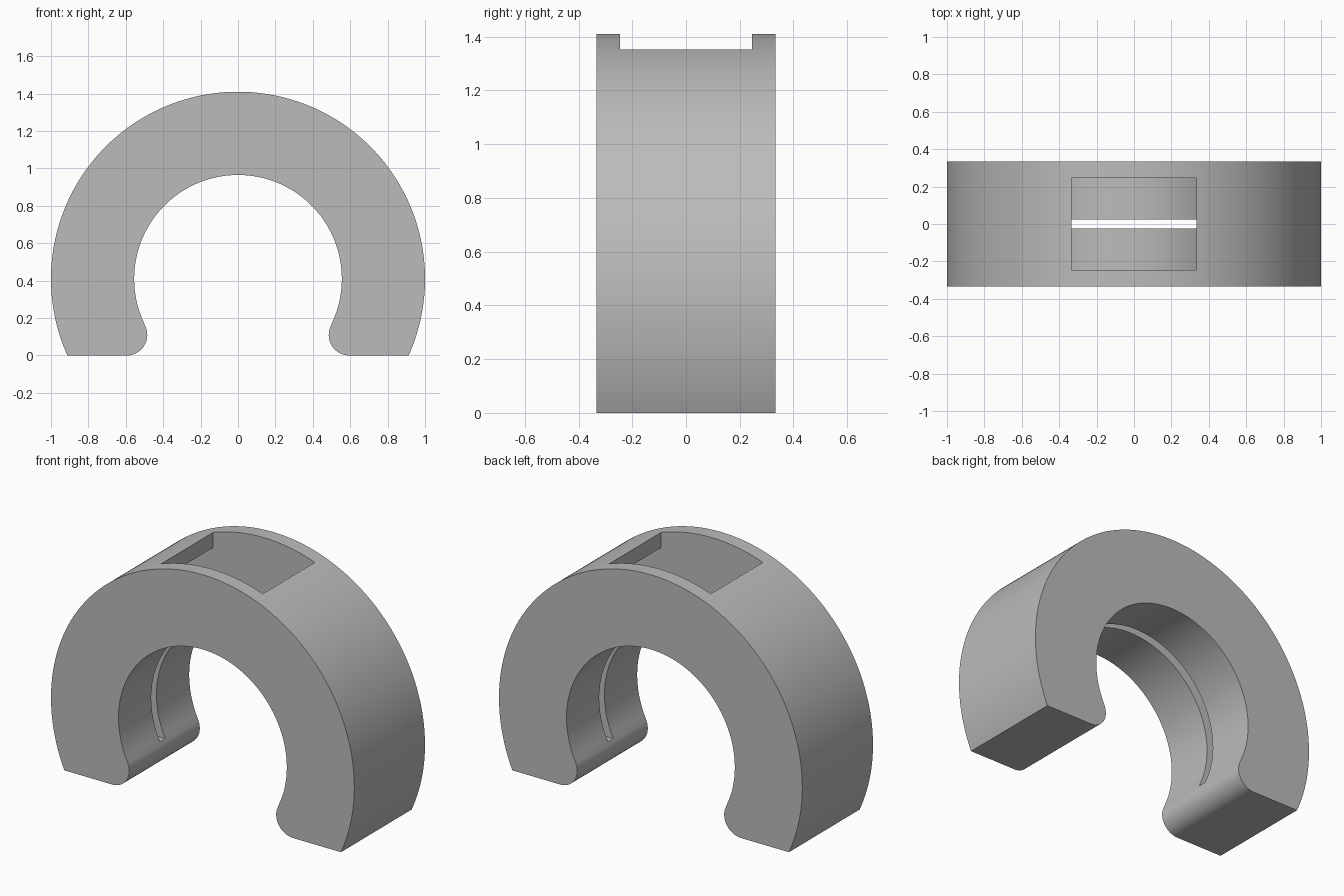
import bpy, bmesh
from math import asin, atan2, cos, sin, pi

if "Cube" in bpy.data.objects:
    bpy.data.objects.remove(bpy.data.objects["Cube"])

CENTRE = 0.41      # height of the ring axis
OUTER, INNER = 1.0, 0.555
TOE_X, TOE_R = 0.595, 0.11
HALF_DEPTH = 0.333

grey = bpy.data.materials.new("grey")
grey.use_nodes = True
grey.diffuse_color = (0.5, 0.5, 0.5, 1)
grey.node_tree.nodes["Principled BSDF"].inputs["Base Color"].default_value = grey.diffuse_color


def arc(cx, cz, r, start, end, steps):
    return [(cx + r * cos(start + (end - start) * i / steps),
             cz + r * sin(start + (end - start) * i / steps)) for i in range(steps + 1)]


def prism(name, profile, half_depth):
    """Extrude an x-z profile symmetrically along y."""
    bm = bmesh.new()
    face = bm.faces.new([bm.verts.new((x, -half_depth, z)) for x, z in profile])
    new = bmesh.ops.extrude_face_region(bm, geom=[face])["geom"]
    bmesh.ops.translate(bm, vec=(0, 2 * half_depth, 0),
                        verts=[v for v in new if isinstance(v, bmesh.types.BMVert)])
    bmesh.ops.recalc_face_normals(bm, faces=bm.faces)
    mesh = bpy.data.meshes.new(name)
    bm.to_mesh(mesh)
    bm.free()
    mesh.materials.append(grey)
    obj = bpy.data.objects.new(name, mesh)
    bpy.context.collection.objects.link(obj)
    return obj


def ring_band(name, r_in, r_out, floor_z, half_depth):
    """Open ring sector that ends on a flat floor at both feet."""
    a = asin((floor_z - CENTRE) / r_out)
    b = asin((floor_z - CENTRE) / r_in)
    profile = arc(0, CENTRE, r_out, a, pi - a, 128) + arc(0, CENTRE, r_in, pi - b, b, 128)
    return prism(name, profile, half_depth)


# Horseshoe body with rounded inner toes
foot = asin(-CENTRE / OUTER)
touch = atan2(TOE_R - CENTRE, TOE_X)
toe_right = arc(TOE_X, TOE_R, TOE_R, touch + pi, 1.5 * pi, 16)
toe_left = [(-x, z) for x, z in reversed(toe_right)]
outline = (arc(0, CENTRE, OUTER, foot, pi - foot, 160) + toe_left
           + arc(0, CENTRE, INNER, pi - touch, touch, 128)[1:-1] + toe_right)
body = prism("horseshoe_body", outline, HALF_DEPTH)

# Hidden channel, top opening and thin inner slot
cutters = [
    ring_band("channel_cutter", 0.64, 0.915, 0.16, 0.245),
    prism("opening_cutter", [(-0.335, 1.2), (0.335, 1.2), (0.335, 1.5), (-0.335, 1.5)], 0.245),
    ring_band("slot_cutter", 0.5, 0.7, 0.163, 0.025),
]
bpy.ops.object.select_all(action="DESELECT")
bpy.context.view_layer.objects.active = body
body.select_set(True)
for cutter in cutters:
    cutter.hide_render = True
    mod = body.modifiers.new(cutter.name, "BOOLEAN")
    mod.operation = "DIFFERENCE"
    mod.solver = "EXACT"
    mod.object = cutter
    bpy.ops.object.modifier_apply(modifier=mod.name)
    bpy.data.objects.remove(cutter)

bpy.ops.object.shade_smooth_by_angle()
